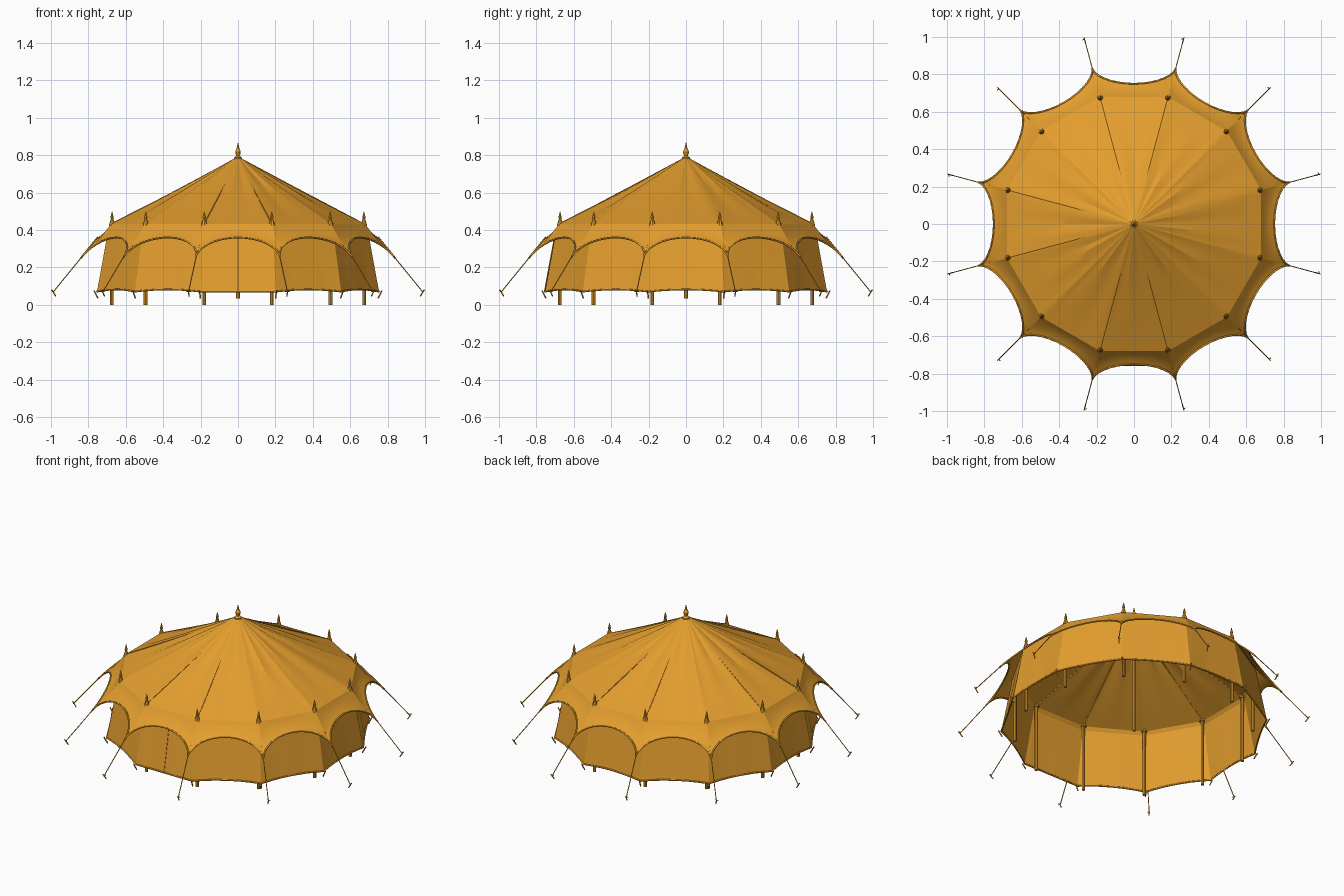
import bpy, bmesh, math
from mathutils import Vector, Matrix

if "Cube" in bpy.data.objects:
    bpy.data.objects.remove(bpy.data.objects["Cube"])

SIDES = 12
STEP = math.tau / SIDES

# One ochre for cloth, cords and wood
OCHRE = bpy.data.materials.new("ochre")
OCHRE.use_nodes = True
OCHRE.diffuse_color = (0.77, 0.34, 0.027, 1)
OCHRE.node_tree.nodes["Principled BSDF"].inputs["Base Color"].default_value = OCHRE.diffuse_color


def finish(name, bm, angle=30):
    bmesh.ops.remove_doubles(bm, verts=bm.verts, dist=0.0004)
    bmesh.ops.recalc_face_normals(bm, faces=bm.faces)
    me = bpy.data.meshes.new(name)
    bm.to_mesh(me)
    bm.free()
    ob = bpy.data.objects.new(name, me)
    bpy.context.collection.objects.link(ob)
    me.materials.append(OCHRE)
    bpy.ops.object.select_all(action="DESELECT")
    ob.select_set(True)
    bpy.context.view_layer.objects.active = ob
    bpy.ops.object.shade_smooth_by_angle(angle=math.radians(angle))


def place(k, x, out, z):
    """Point in panel k: x across, out from the centre; panel 0 faces the front."""
    return Matrix.Rotation(k * STEP, 3, "Z") @ Vector((x, -out, z))


def corner(k, r, z):
    return place(k + 0.5, 0, r, z)


def across(i, n):
    """Position across a panel, -1..1, closer together at the corners."""
    return math.sin((2 * i / n - 1) * math.pi / 2)


def sheet(name, shape, nu, nt):
    """Twelve cloth panels from shape(k, u, t), u in -1..1, t in 0..1."""
    bm = bmesh.new()
    for k in range(SIDES):
        rows = [[bm.verts.new(place(k, *shape(k, across(i, nu), j / nt)))
                 for i in range(nu + 1)] for j in range(nt + 1)]
        for a, b in zip(rows, rows[1:]):
            for i in range(nu):
                bm.faces.new((a[i], b[i], b[i + 1], a[i + 1]))
    finish(name, bm, 20)


def rod(bm, a, b, r, r2=None, sides=6):
    d = b - a
    m = Matrix.Translation((a + b) / 2) @ d.to_track_quat("Z", "Y").to_matrix().to_4x4()
    bmesh.ops.create_cone(bm, cap_ends=True, segments=sides, radius1=r,
                          radius2=r if r2 is None else r2, depth=d.length, matrix=m)


def lathe(bm, profile, at, sides=10):
    for (r1, z1), (r2, z2) in zip(profile, profile[1:]):
        rod(bm, at + Vector((0, 0, z1)), at + Vector((0, 0, z2)), r1, r2, sides)


def edging(name, fn, n, r):
    """Closed cord following fn(k, u) round all the panels."""
    points = [place(k, *fn(k, across(i, n))) for k in range(SIDES) for i in range(n)]
    cu = bpy.data.curves.new(name, "CURVE")
    cu.dimensions = "3D"
    cu.bevel_depth = r
    cu.bevel_resolution = 1
    sp = cu.splines.new("POLY")
    sp.points.add(len(points) - 1)
    for p, co in zip(sp.points, points):
        p.co = (*co, 1)
    sp.use_cyclic_u = True
    cu.materials.append(OCHRE)
    bpy.context.collection.objects.link(bpy.data.objects.new(name, cu))


# Cloth shapes
def roof(k, u, t):
    fold = 0.007 * math.sin(5 * u + 2.3 * k) * (1 - u * u)
    sag = (0.007 + fold) * 4 * t * (1 - t)
    return 0.004 * u + 0.178 * u * t, 0.015 + 0.664 * t, 0.785 - 0.352 * t - sag


def scallop(k, u):
    s = max(0, 1 - u * u) ** 0.55
    return 0.225 * u, 0.84 - 0.09 * s, 0.25 + 0.11 * s


def valance(k, u, t):
    top = Vector((0.182 * u, 0.679, 0.433))
    p = top.lerp(Vector(scallop(k, u)), t)
    dip = 0.005 * 4 * t * (1 - t)
    return p.x, p.y - dip, p.z - dip


def hem(k, u):
    lift = 0 if k == 0 else 0.012 * (1 - u * u)
    return 0.202 * u, 0.754 - lift * 0.5, 0.07 + lift


def wall(k, u, t):
    top = Vector((0.186 * u, 0.691, 0.412))
    p = top.lerp(Vector(hem(k, u)), t)
    return p.x, p.y + 0.004 * math.sin(6 * u + k) * (1 - u * u) * t, p.z


sheet("roof_canvas", roof, 8, 8)
sheet("scalloped_eave", valance, 16, 5)
sheet("wall_canvas", wall, 8, 4)
edging("scallop_trim", scallop, 16, 0.005)
edging("wall_hem_trim", hem, 8, 0.005)

# Side poles and centre pole
bm = bmesh.new()
for k in range(SIDES):
    rod(bm, corner(k, 0.699, 0), corner(k, 0.699, 0.425), 0.01, sides=8)
finish("side_poles", bm)
bm = bmesh.new()
rod(bm, Vector((0, 0, 0.035)), Vector((0, 0, 0.78)), 0.01, sides=8)
finish("centre_pole", bm)

# Pole finials and peak finial
bm = bmesh.new()
spike = [(0.017, 0.425), (0.01, 0.45), (0.006, 0.458), (0.009, 0.467), (0.001, 0.5)]
for k in range(SIDES):
    lathe(bm, spike, corner(k, 0.697, 0), 8)
finish("pole_finials", bm)
bm = bmesh.new()
lathe(bm, [(0.024, 0.772), (0.022, 0.788), (0.009, 0.796), (0.015, 0.81),
           (0.015, 0.82), (0.008, 0.836), (0.001, 0.868)], Vector())
finish("peak_finial", bm)

# Guy ropes, and ridge ropes lying on the roof
bm = bmesh.new()
for k in range(SIDES):
    rod(bm, corner(k, 0.868, 0.252), corner(k, 1.025, 0.066), 0.0028)
finish("guy_ropes", bm)
bm = bmesh.new()
for k in (0, 11, 5, 6, 8, 9):
    rod(bm, corner(k, 0.69, 0.439), corner(k, 0.26, 0.65), 0.003)
finish("ridge_ropes", bm)

# Ground stakes for the guy ropes and the wall corners
bm = bmesh.new()
for k in range(SIDES):
    rod(bm, corner(k, 1.008, 0.045), corner(k, 1.031, 0.08), 0.0035)
    rod(bm, corner(k, 1.022, 0.072), place(k + 0.5, 0.012, 1.022, 0.072), 0.003)
    rod(bm, corner(k, 0.775, 0.035), corner(k, 0.797, 0.076), 0.004)
finish("stakes", bm)

# Door seam in the front wall
bm = bmesh.new()
out = Vector((0, -0.003, 0))
rod(bm, place(0, *wall(0, 0, 1)) + out, place(0, *wall(0, 0, 0.1)) + out, 0.0025)
finish("door_seam", bm)
